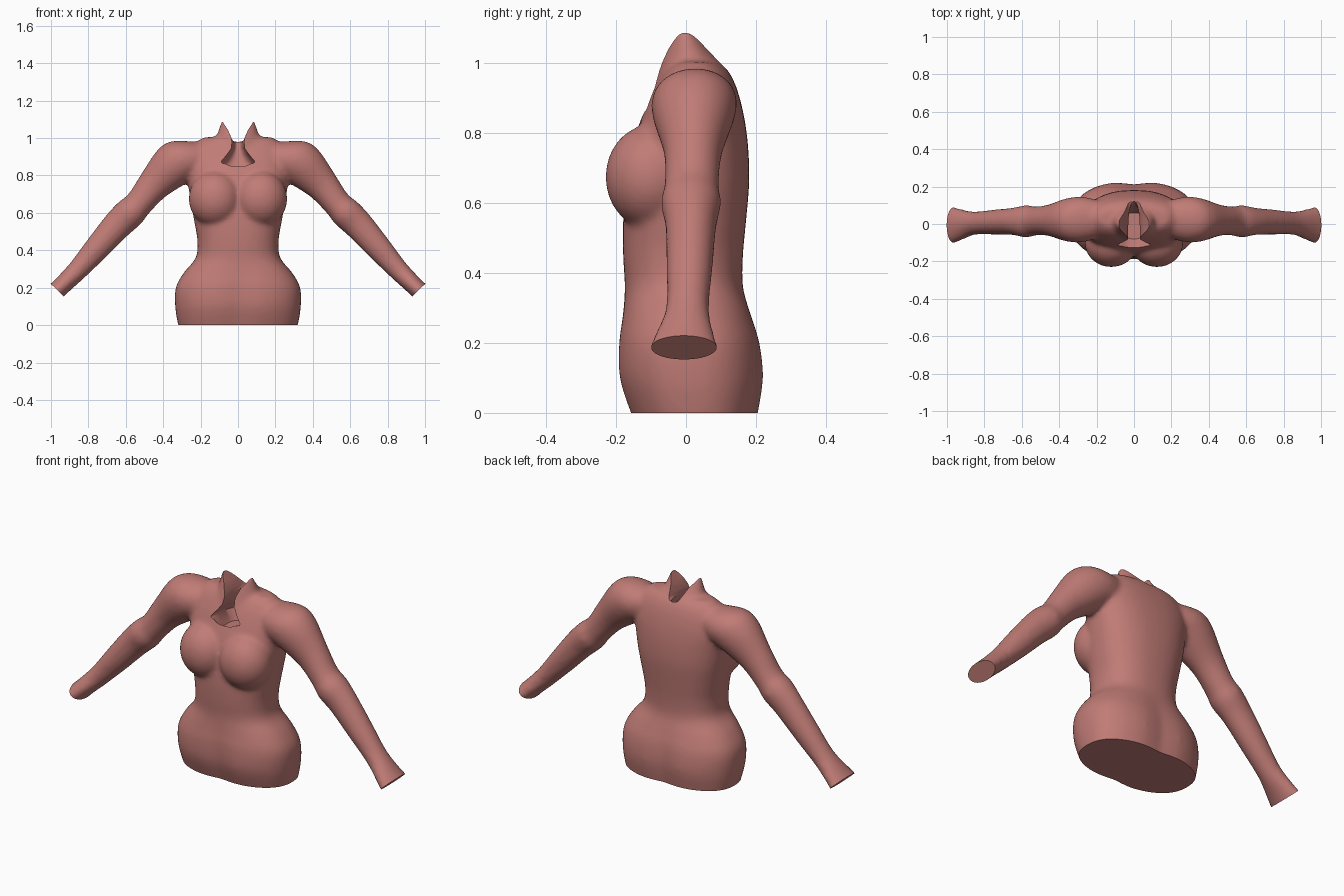
import bpy, bmesh, math
from mathutils import Vector, Matrix

cube = bpy.data.objects.get("Cube")
if cube:
    bpy.data.objects.remove(cube, do_unlink=True)

skin = bpy.data.materials.new("dusty_rose")
skin.use_nodes = True
rose = (0.53, 0.20, 0.18, 1)
skin.diffuse_color = rose
skin.node_tree.nodes["Principled BSDF"].inputs["Base Color"].default_value = rose

SIDES = 48


def loft(bm, rings):
    """Bridge a list of point rings and cap both ends."""
    loops = [[bm.verts.new(p) for p in ring] for ring in rings]
    for a, b in zip(loops, loops[1:]):
        for i in range(SIDES):
            j = (i + 1) % SIDES
            bm.faces.new((a[i], a[j], b[j], b[i]))
    bm.faces.new(loops[0][::-1])
    bm.faces.new(loops[-1])


def smooth_rows(rows, steps=5):
    """Catmull-Rom interpolation of profile rows."""
    out = []
    for i in range(len(rows) - 1):
        p = [rows[max(0, min(len(rows) - 1, i + k))] for k in (-1, 0, 1, 2)]
        for s in range(steps):
            t = s / steps
            out.append([0.5 * (2 * b + (c - a) * t + (2 * a - 5 * b + 4 * c - d) * t * t
                               + (3 * b - a - 3 * c + d) * t ** 3) for a, b, c, d in zip(*p)])
    return out + [list(rows[-1])]


def power(v, n):
    return math.copysign(abs(v) ** (2 / n), v)


def level_ring(z, rx, front, back, cleft=0, n=2.4):
    """Horizontal rounded section, pinched at the middle by cleft."""
    pts = []
    for i in range(SIDES):
        a = math.tau * i / SIDES
        x, s = rx * power(math.cos(a), n), power(math.sin(a), n)
        mid, half = (front + back) / 2, (back - front) / 2
        pinch = 1 - cleft * math.exp(-(x / 0.07) ** 2)
        pts.append((x, mid + half * s * pinch, z))
    return pts


def make_object(name, bm):
    bmesh.ops.recalc_face_normals(bm, faces=bm.faces)
    mesh = bpy.data.meshes.new(name)
    bm.to_mesh(mesh)
    bm.free()
    mesh.materials.append(skin)
    obj = bpy.data.objects.new(name, mesh)
    bpy.context.collection.objects.link(obj)
    return obj


def apply_all(obj):
    bpy.context.view_layer.objects.active = obj
    for m in list(obj.modifiers):
        bpy.ops.object.modifier_apply(modifier=m.name)


body = bmesh.new()

# Trunk: height, half width, front, back, cleft
trunk = [(-0.06, 0.30, -0.14, 0.20, 0.08), (0.0, 0.32, -0.165, 0.213, 0.08),
         (0.1, 0.336, -0.197, 0.228, 0.08), (0.2, 0.333, -0.198, 0.217, 0.06),
         (0.28, 0.29, -0.185, 0.19, 0.03), (0.36, 0.226, -0.175, 0.163, 0),
         (0.45, 0.217, -0.18, 0.163, 0), (0.55, 0.233, -0.18, 0.172, 0),
         (0.66, 0.253, -0.17, 0.181, 0), (0.76, 0.268, -0.155, 0.178, 0),
         (0.85, 0.28, -0.125, 0.166, 0), (0.93, 0.26, -0.09, 0.145, 0),
         (0.98, 0.22, -0.06, 0.12, 0), (1.005, 0.18, -0.03, 0.09, 0)]
loft(body, [level_ring(*r) for r in smooth_rows(trunk)])

# Neck stump
neck = [(0.88, 0.13, -0.11, 0.15), (0.98, 0.125, -0.08, 0.115),
        (1.04, 0.105, -0.06, 0.07), (1.09, 0.092, -0.04, 0.035)]
loft(body, [level_ring(*r, n=2) for r in smooth_rows(neck)])

# Arms: x, z, y centre, radius in the frontal plane, radius in depth
arm = [(0.16, 0.93, 0.03, 0.07, 0.08), (0.26, 0.9, 0.025, 0.122, 0.118),
       (0.34, 0.855, 0.022, 0.122, 0.118), (0.45, 0.75, 0.02, 0.09, 0.084),
       (0.53, 0.65, 0.016, 0.076, 0.078), (0.578, 0.6, 0.014, 0.084, 0.086),
       (0.645, 0.535, 0.014, 0.08, 0.073), (0.755, 0.41, 0.01, 0.069, 0.066),
       (0.855, 0.297, 0.004, 0.056, 0.062), (0.93, 0.222, -0.004, 0.05, 0.085),
       (0.966, 0.187, -0.006, 0.05, 0.097), (1.0, 0.152, -0.006, 0.05, 0.1)]
across = Vector((0.72, 0, 0.69))
for side in (1, -1):
    rings = []
    for x, z, y, r, depth in smooth_rows(arm):
        ring = []
        for i in range(SIDES):
            a = math.tau * i / SIDES
            p = Vector((x, y, z)) + across * r * math.cos(a)
            ring.append((p.x * side, y + depth * math.sin(a), p.z))
        rings.append(ring)
    loft(body, rings)

    # Breasts
    bmesh.ops.create_uvsphere(
        body, u_segments=32, v_segments=20, radius=1,
        matrix=Matrix.Translation((0.122 * side, -0.1, 0.675))
        @ Matrix.Diagonal((0.142, 0.131, 0.15, 1)))

torso = make_object("torso_with_arms", body)

# Blend all the parts into one soft skin
remesh = torso.modifiers.new("blend", 'REMESH')
remesh.mode = 'VOXEL'
remesh.voxel_size = 0.011
soften = torso.modifiers.new("soften", 'SMOOTH')
soften.factor = 0.5
soften.iterations = 14
apply_all(torso)

# Flat cuts at the hips and the wrists
bm = bmesh.new()
bm.from_mesh(torso.data)
cuts = [((0, 0, 0), (0, 0, -1)), ((0.966, 0, 0.187), (0.69, 0, -0.72)),
        ((-0.966, 0, 0.187), (-0.69, 0, -0.72))]
for point, normal in cuts:
    geom = bm.verts[:] + bm.edges[:] + bm.faces[:]
    cut = bmesh.ops.bisect_plane(bm, geom=geom, plane_co=point, plane_no=normal,
                                 clear_outer=True)
    rim = [e for e in cut["geom_cut"] if isinstance(e, bmesh.types.BMEdge)]
    bmesh.ops.holes_fill(bm, edges=rim, sides=0)
bmesh.ops.recalc_face_normals(bm, faces=bm.faces)
bm.to_mesh(torso.data)
bm.free()

# Neck opening, leaving a curved flap on either side
opening = [(0.8, 0.06, -0.08, 0.06), (0.862, 0.09, -0.14, 0.08), (0.875, 0.09, -0.26, 0.085),
           (0.91, 0.06, -0.3, 0.095), (0.945, 0.036, -0.3, 0.105), (0.98, 0.032, -0.3, 0.12),
           (1.0, 0.036, -0.3, 0.3), (1.04, 0.052, -0.3, 0.3), (1.08, 0.078, -0.3, 0.3),
           (1.13, 0.1, -0.3, 0.3)]
bm = bmesh.new()
loft(bm, [level_ring(*r, n=2.6) for r in opening])
cutter = make_object("neck_opening_cutter", bm)
cutter.hide_render = True
cutter.hide_viewport = False
hole = torso.modifiers.new("neck_opening", 'BOOLEAN')
hole.operation = 'DIFFERENCE'
hole.solver = 'EXACT'
hole.object = cutter
apply_all(torso)
bpy.data.objects.remove(cutter, do_unlink=True)

# Smooth shading with crisp cut edges
if not torso.data.materials:
    torso.data.materials.append(skin)
bpy.ops.object.select_all(action='DESELECT')
torso.select_set(True)
bpy.context.view_layer.objects.active = torso
bpy.ops.object.shade_smooth_by_angle(angle=math.radians(40))
